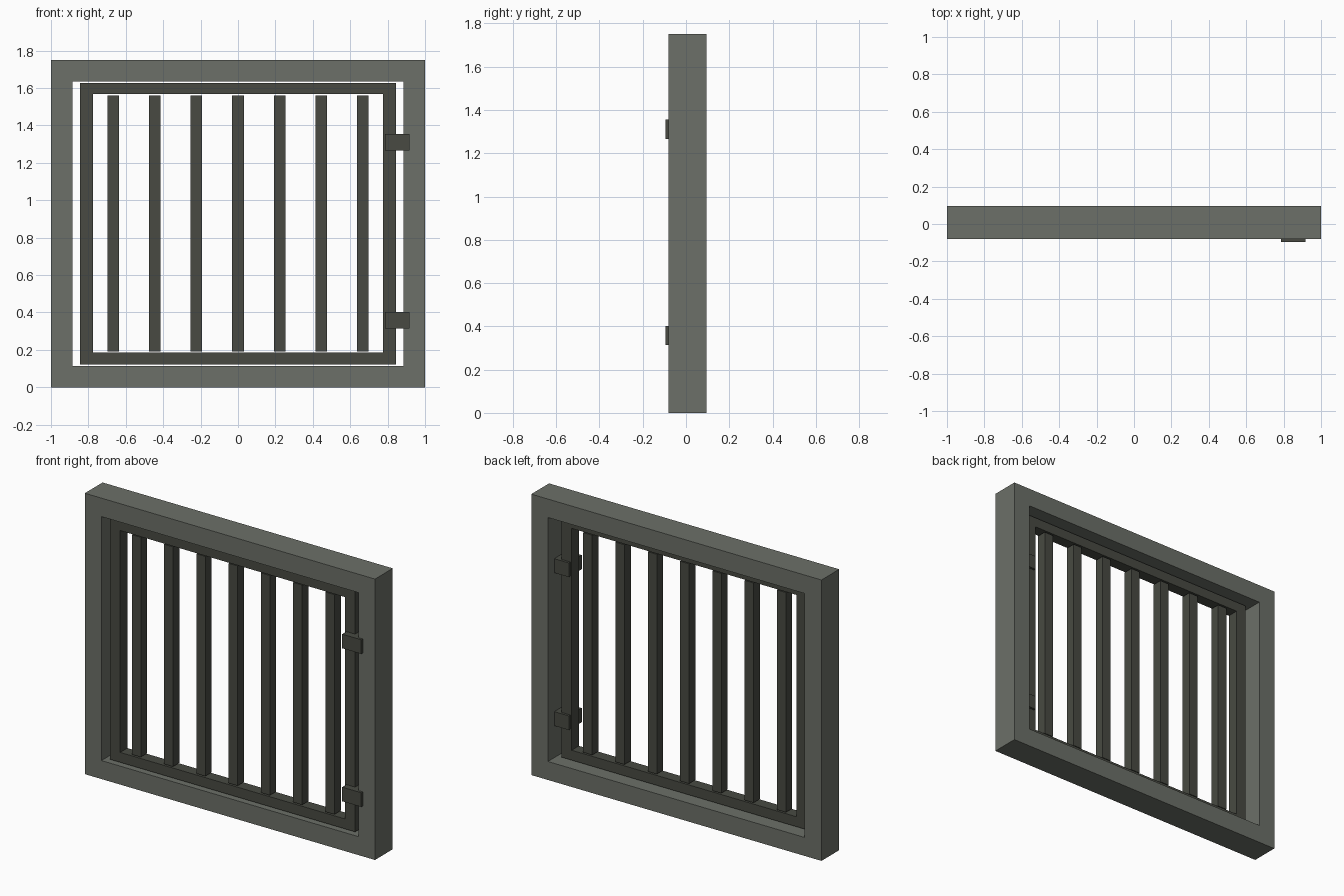
import bpy

if "Cube" in bpy.data.objects:
    bpy.data.objects.remove(bpy.data.objects["Cube"])


def srgb(r, g, b):
    """8-bit sRGB to a linear RGBA colour."""
    def lin(c):
        c /= 255
        return c / 12.92 if c <= 0.04045 else ((c + 0.055) / 1.055) ** 2.4
    return (lin(r), lin(g), lin(b), 1)


def material(name, rgb):
    m = bpy.data.materials.new(name)
    m.diffuse_color = srgb(*rgb)
    m.use_nodes = True
    m.node_tree.nodes["Principled BSDF"].inputs["Base Color"].default_value = m.diffuse_color
    return m


STONE = material("grey_green_stone", (108, 112, 104))
IRON = material("dark_iron", (72, 74, 66))


def make_object(name, verts, faces, mat):
    mesh = bpy.data.meshes.new(name)
    mesh.from_pydata(verts, [], faces)
    mesh.materials.append(mat)
    obj = bpy.data.objects.new(name, mesh)
    bpy.context.collection.objects.link(obj)
    return obj


def box(name, x, y, z, mat):
    """Box from (min, max) ranges."""
    verts = [(a, b, c) for a in x for b in y for c in z]
    faces = [(0, 1, 3, 2), (4, 6, 7, 5), (0, 4, 5, 1),
             (2, 3, 7, 6), (0, 2, 6, 4), (1, 5, 7, 3)]
    return make_object(name, verts, faces, mat)


def rect_frame(name, outer, inner, y, mat):
    """Rectangular ring; outer and inner are (half width, z min, z max)."""
    verts = []
    for depth in y:
        for w, lo, hi in (outer, inner):
            verts += [(-w, depth, lo), (w, depth, lo), (w, depth, hi), (-w, depth, hi)]
    faces = []
    for i in range(4):
        j = (i + 1) % 4
        faces += [(i, j, 4 + j, 4 + i),                # front
                  (8 + j, 8 + i, 12 + i, 12 + j),      # back
                  (j, i, 8 + i, 8 + j),                # outer wall
                  (4 + i, 4 + j, 12 + j, 12 + i)]      # inner wall
    return make_object(name, verts, faces, mat)


# Fixed surround
rect_frame("outer_frame", (1.0, 0, 1.75), (0.885, 0.115, 1.635), (-0.08, 0.095), STONE)

# Swinging gate frame set inside it
rect_frame("gate_frame", (0.844, 0.123, 1.628), (0.775, 0.185, 1.567), (-0.053, 0.018), IRON)

# Seven square bars
for i in range(7):
    cx = (i - 3) * 0.2225
    box(f"bar_{i + 1}", (cx - 0.031, cx + 0.031), (-0.048, 0.014), (0.191, 1.56), IRON)

# Hinge blocks joining gate and surround
for name, z in (("lower_hinge", 0.358), ("upper_hinge", 1.311)):
    box(name, (0.785, 0.916), (-0.095, 0.033), (z - 0.044, z + 0.044), IRON)
